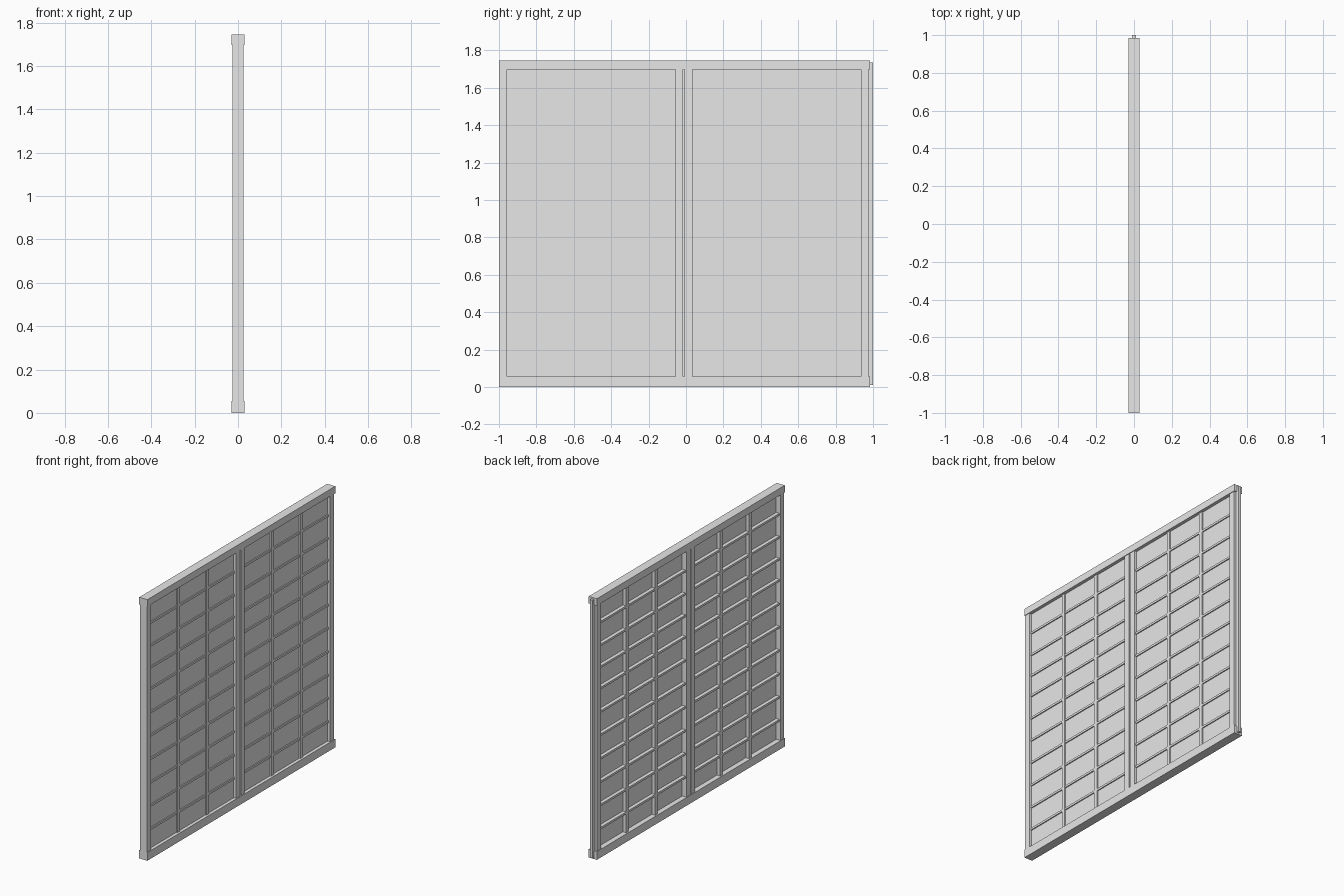
import bpy

cube = bpy.data.objects.get("Cube")
if cube:
    bpy.data.objects.remove(cube, do_unlink=True)

grey = bpy.data.materials.new("light_grey")
grey.use_nodes = True
grey.diffuse_color = (0.8, 0.8, 0.8, 1)
grey.node_tree.nodes["Principled BSDF"].inputs["Base Color"].default_value = (0.8, 0.8, 0.8, 1)


def box(name, x, y, z):
    """Box from (low, high) ranges on each axis."""
    bpy.ops.mesh.primitive_cube_add(size=1, location=[(a + b) / 2 for a, b in (x, y, z)])
    ob = bpy.context.object
    ob.name = name
    ob.scale = [b - a for a, b in (x, y, z)]
    bpy.ops.object.transform_apply(location=False, rotation=False, scale=True)
    ob.data.materials.append(grey)
    return ob


HEIGHT = 1.745
WIDTH = 0.992
LOW, HIGH = 0.055, 1.698      # opening between the rails
RAIL_X = (-0.03, 0.03)
STILE_X = (-0.026, 0.026)
BAR_X = (-0.021, 0.016)
BAR_HEIGHTS = (0.187, 0.342, 0.497, 0.654, 0.811, 0.966, 1.123, 1.265, 1.411, 1.564)


def panel(side, y0):
    inner = (y0 + 0.042, y0 + 0.943)
    # frame
    box(side + "_bottom_rail", RAIL_X, (y0, y0 + WIDTH), (0, LOW))
    box(side + "_top_rail", RAIL_X, (y0, y0 + WIDTH), (HIGH, HEIGHT))
    box(side + "_start_stile", STILE_X, (y0, inner[0]), (LOW, HIGH))
    box(side + "_end_stile", STILE_X, (inner[1], y0 + WIDTH - 0.008), (LOW, HIGH))
    # tongue along the closing edge
    box(side + "_tongue", (-0.01, 0.01), (inner[1] + 0.02, y0 + WIDTH + 0.016), (0.01, 1.735))
    # thin backing sheet, set towards the shallow side
    box(side + "_sheet", (0.004, 0.008), inner, (LOW, HIGH))
    # lattice
    for i, y in enumerate((0.35, 0.656)):
        box(f"{side}_upright_bar_{i + 1}", BAR_X, (y0 + y - 0.013, y0 + y + 0.013), (LOW, HIGH))
    for i, z in enumerate(BAR_HEIGHTS):
        box(f"{side}_cross_bar_{i + 1}", (BAR_X[0] + 0.001, BAR_X[1] - 0.001), inner,
            (z - 0.007, z + 0.007))


panel("front", -1.0)
panel("back", -1.0 + WIDTH)
